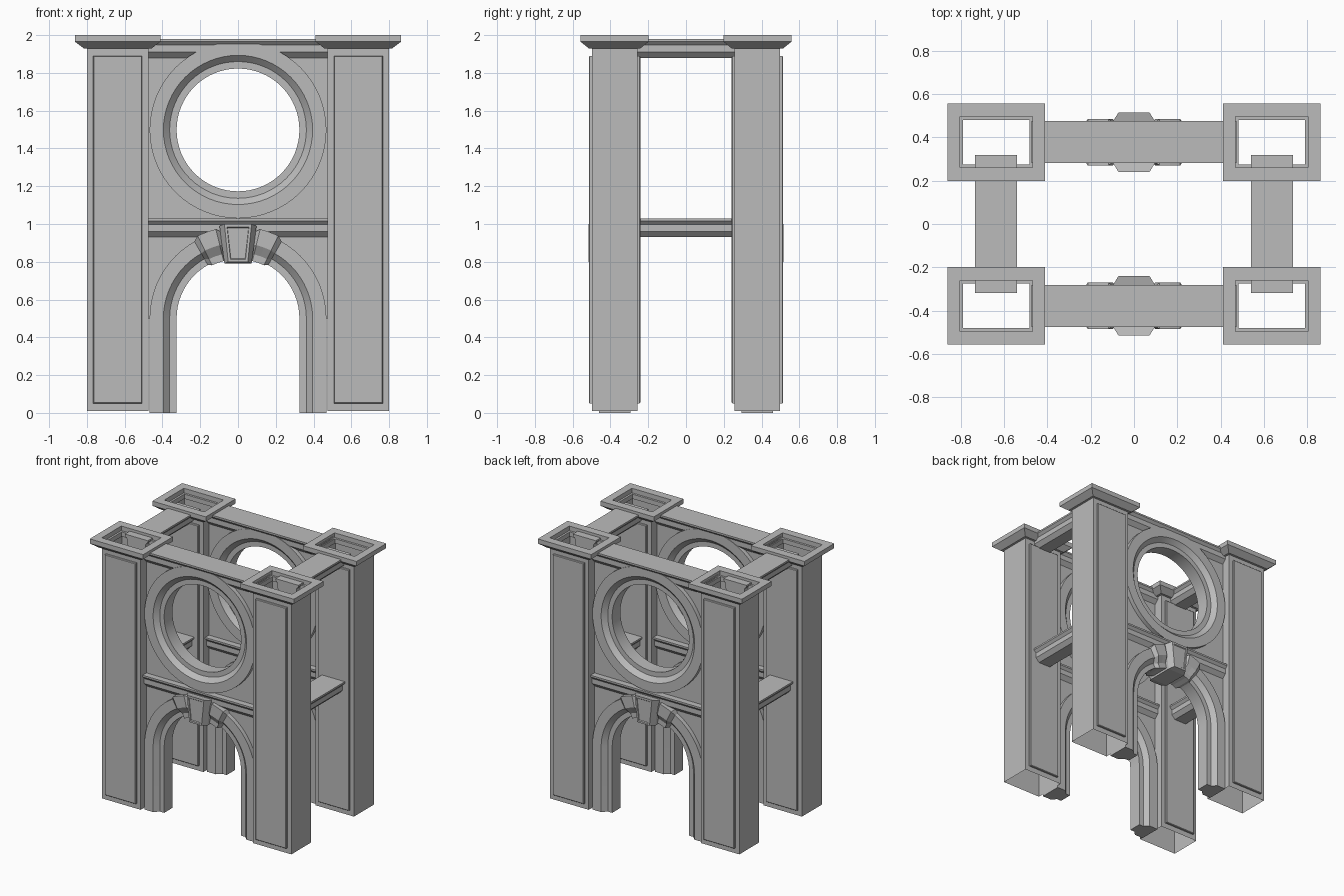
import bpy, bmesh, math
from mathutils import Vector

if "Cube" in bpy.data.objects:
    bpy.data.objects.remove(bpy.data.objects["Cube"])

stone = bpy.data.materials.new("grey_stone")
stone.diffuse_color = (0.5, 0.5, 0.5, 1)
stone.use_nodes = True
stone.node_tree.nodes["Principled BSDF"].inputs["Base Color"].default_value = stone.diffuse_color

WY = 0.378               # distance of each arch wall from the middle
PX, PW, PD = 0.637, 0.163, 0.12   # pillar centre and half sizes
R_WALL = 0.45


def loft(name, loops, closed=False, caps=(True, True), smooth=False):
    """Skin a row of equal-length point loops."""
    bm = bmesh.new()
    rows = [[bm.verts.new(p) for p in lp] for lp in loops]
    pairs = list(zip(rows, rows[1:]))
    if closed:
        pairs.append((rows[-1], rows[0]))
    n = len(rows[0])
    for a, b in pairs:
        for i in range(n):
            j = (i + 1) % n
            bm.faces.new((a[i], a[j], b[j], b[i]))
    if not closed:
        if caps[0]:
            bm.faces.new(rows[0][::-1])
        if caps[1]:
            bm.faces.new(rows[-1])
    bmesh.ops.recalc_face_normals(bm, faces=bm.faces)
    me = bpy.data.meshes.new(name)
    bm.to_mesh(me)
    bm.free()
    me.materials.append(stone)
    ob = bpy.data.objects.new(name, me)
    bpy.context.collection.objects.link(ob)
    if smooth:
        bpy.ops.object.select_all(action='DESELECT')
        ob.select_set(True)
        bpy.context.view_layer.objects.active = ob
        bpy.ops.object.shade_smooth_by_angle(angle=math.radians(20))
    return ob


def rect(cx, cy, z, hx, hy):
    return [(cx + a * hx, cy + b * hy, z)
            for a, b in ((-1, -1), (1, -1), (1, 1), (-1, 1))]


def mirrored(half):
    return half + [(a, -b) for a, b in reversed(half)]


def around(profile, ang, cy, cz):
    return [(r * math.cos(ang), cy + d, cz + r * math.sin(ang)) for r, d in profile]


def square_edge(ang, h):
    c, s = math.cos(ang), math.sin(ang)
    k = h / max(abs(c), abs(s))
    return c * k, s * k


def wall_loops(angles, cy, cz):
    """Slab sections between a round opening and a square outline."""
    out = []
    for a in angles:
        ox, oz = square_edge(a, 0.477)
        ix, iz = R_WALL * math.cos(a), R_WALL * math.sin(a)
        out.append([(ox, cy - 0.05, cz + oz), (ox, cy + 0.05, cz + oz),
                    (ix, cy + 0.05, cz + iz), (ix, cy - 0.05, cz + iz)])
    return out


# Moulding sections: (radius, depth) for rings, (half width, height) for cornices
MOULD = mirrored([(0.468, 0.083), (0.395, 0.083), (0.362, 0.05), (0.325, 0.05)])
BLOCK = mirrored([(0.487, 0.107), (0.40, 0.107), (0.35, 0.075), (0.313, 0.075)])
CORNICE = [(0.097, 0.10), (0.097, 0.087), (0.079, 0.068), (0.079, 0.03), (0.05, 0.0)]
CORNICE = CORNICE + [(-a, b) for a, b in reversed(CORNICE)]
full = [2 * math.pi * i / 64 for i in range(64)]
half = [math.pi * i / 32 for i in range(33)]

for sy, side in ((-1, "front"), (1, "back")):
    cy = sy * WY
    # Round window with its wall
    loft(side + "_window_wall", wall_loops(full, cy, 1.498), closed=True)
    loft(side + "_window_ring", [around(MOULD, a, cy, 1.498) for a in full],
         closed=True, smooth=True)
    # Arch with straight jambs and spandrel wall
    loft(side + "_arch_wall", wall_loops(half, cy, 0.5))
    path = [around(MOULD, a, cy, 0.5) for a in half]
    foot = lambda lp: [(x, y, 0.0) for x, y, z in lp]
    loft(side + "_arch", [foot(path[0])] + path + [foot(path[-1])], smooth=True)
    # Raised arch stones beside the keystone
    for sx in (-1, 1):
        loops = []
        for deg, prof in ((60.5, MOULD), (64, BLOCK), (70, BLOCK), (76, BLOCK), (79, MOULD)):
            lp = around(prof, math.radians(deg), cy, 0.5)
            loops.append([(sx * x, y, z) for x, y, z in lp])
        loft(side + "_arch_stone", loops)
    # Keystone: tapered block with a sunken face on both sides
    def key(top, bot, zt, zb, d):
        return [(-top, cy + d, zt), (top, cy + d, zt), (bot, cy + d, zb), (-bot, cy + d, zb)]
    steps = [(0.098, 0.072, 0.99, 0.79, 0.095), (0.072, 0.052, 1.0, 0.80, 0.137),
             (0.058, 0.04, 0.985, 0.813, 0.137), (0.056, 0.038, 0.98, 0.818, 0.131)]
    loft(side + "_keystone", [key(*s[:4], -s[4]) for s in reversed(steps)]
         + [key(*s) for s in steps])
    # Cornices along the wall
    for z0, label in ((0.93, "middle"), (1.88, "upper")):
        loft(f"{side}_{label}_cornice",
             [[(x, cy + w, z0 + h) for w, h in CORNICE] for x in (-0.474, 0.474)])

# Side beams joining the front and back pillars
for sx, side in ((-1, "left"), (1, "right")):
    for z0, label in ((0.93, "middle"), (1.88, "upper")):
        loft(f"{side}_{label}_beam",
             [[(sx * PX + w, y, z0 + h) for w, h in CORNICE] for y in (-0.318, 0.318)])

for sx in (-1, 1):
    for sy in (-1, 1):
        cx, cy = sx * PX, sy * WY
        # Hollow pillar
        loft("pillar", [rect(cx, cy, 0.01, PW, PD), rect(cx, cy, 1.93, PW, PD)],
             caps=(False, False))
        # Raised panels on the two broad faces
        for d in (-1, 1):
            def panel(inset, dep):
                hx, z0, z1 = 0.13 - inset, 0.05 + inset, 1.89 - inset
                y = cy + d * (PD + dep)
                return [(cx - hx, y, z0), (cx + hx, y, z0), (cx + hx, y, z1), (cx - hx, y, z1)]
            loft("pillar_panel", [panel(0, 0), panel(0, 0.012), panel(0.004, 0.016)],
                 caps=(False, True))
        # Open capital with sloped underside and inner lip
        loft("capital", [rect(cx, cy, z, hx, hy) for hx, hy, z in (
            (PW, PD, 1.93), (0.18, 0.137, 1.93), (0.226, 0.18, 1.965), (0.226, 0.18, 2.0),
            (0.168, 0.118, 2.0), (0.168, 0.118, 1.965), (0.153, 0.102, 1.965),
            (0.153, 0.102, 1.93))], closed=True)
